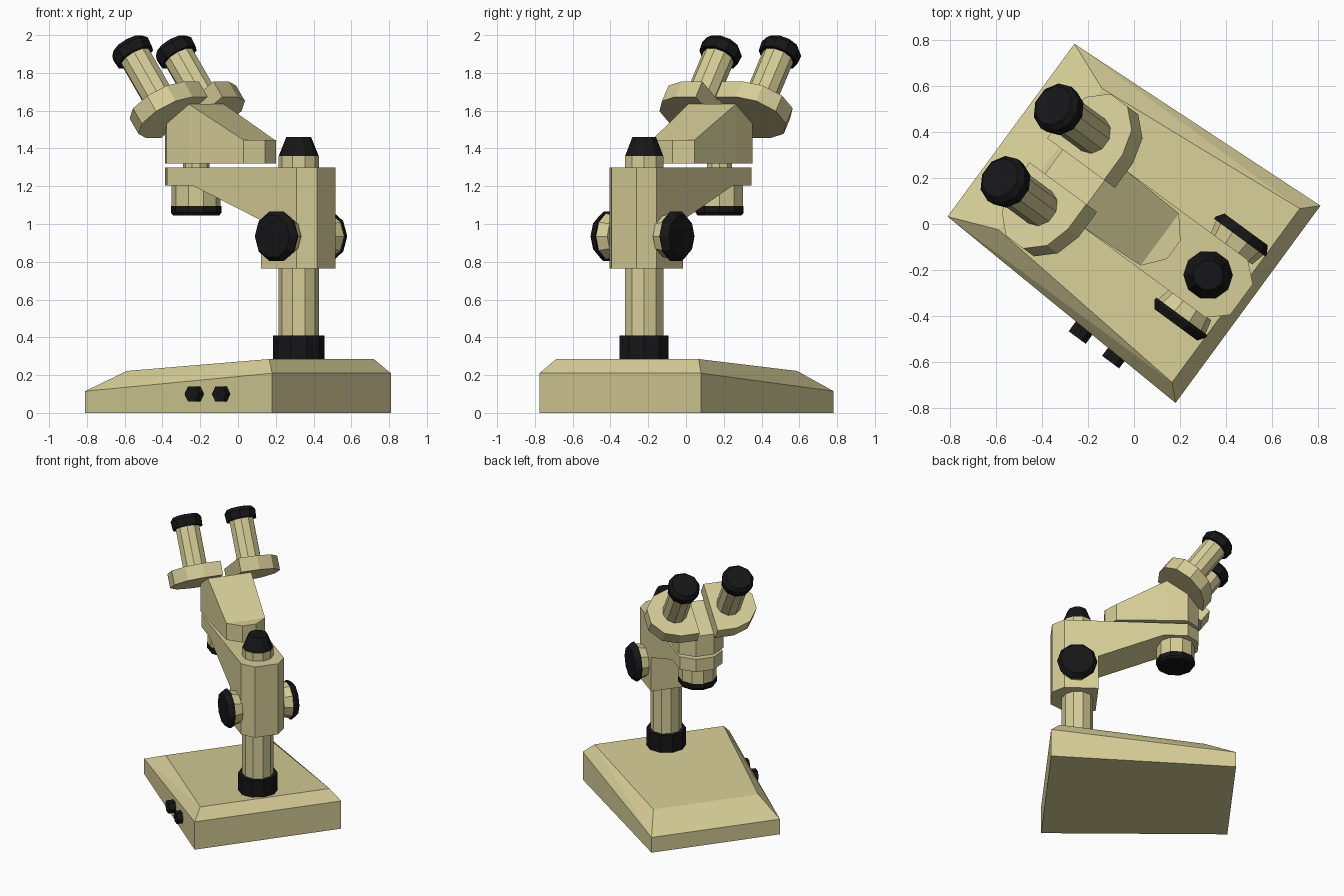
import bpy, bmesh, math
from mathutils import Matrix, Vector

if "Cube" in bpy.data.objects:
    bpy.data.objects.remove(bpy.data.objects["Cube"])

# Work in a straight frame (x = back, y = sideways), then turn everything on the ground
PLACE = Matrix.Rotation(math.radians(-36.3), 4, 'Z') @ Matrix.Translation((0, 0.012, 0))


def material(name, rgb):
    m = bpy.data.materials.new(name)
    m.diffuse_color = (*rgb, 1)
    m.use_nodes = True
    m.node_tree.nodes["Principled BSDF"].inputs["Base Color"].default_value = m.diffuse_color
    return m


CREAM = material("cream_paint", (0.67, 0.61, 0.31))
BLACK = material("black_rubber", (0.008, 0.008, 0.009))


def finish(name, bm, mat):
    bmesh.ops.recalc_face_normals(bm, faces=bm.faces)
    bm.transform(PLACE)
    me = bpy.data.meshes.new(name)
    bm.to_mesh(me)
    bm.free()
    me.materials.append(mat)
    ob = bpy.data.objects.new(name, me)
    bpy.context.collection.objects.link(ob)
    return ob


def skin(name, rings, mat):
    """Join equal-length rings of points and cap both ends."""
    bm = bmesh.new()
    loops = [[bm.verts.new(p) for p in r] for r in rings]
    n = len(loops[0])
    for lo, hi in zip(loops, loops[1:]):
        for i in range(n):
            j = (i + 1) % n
            bm.faces.new((lo[i], lo[j], hi[j], hi[i]))
    bm.faces.new(loops[0])
    bm.faces.new(loops[-1])
    return finish(name, bm, mat)


def loft(name, sections, mat=CREAM):
    """Sections along x: (x, half width, bottom z, top z)."""
    skin(name, [[(x, -w, b), (x, w, b), (x, w, t), (x, -w, t)]
                for x, w, b, t in sections], mat)


def turned(name, origin, axis, profile, mat=CREAM, n=10):
    """Turned part: profile of (distance along axis, radius)."""
    q = Vector(axis).to_track_quat('Z', 'Y')
    rings = []
    for d, r in profile:
        rings.append([Vector(origin) + q @ Vector((r * math.cos(k * math.tau / n),
                                                   r * math.sin(k * math.tau / n), d))
                      for k in range(n)])
    skin(name, rings, mat)


# Wedge-shaped base
bm = bmesh.new()
for s in (-1, 1):
    for x, y, z in [(-0.671, 0.465, 0), (0.605, 0.531, 0), (-0.671, 0.465, 0.115),
                    (-0.46, 0.38, 0.222), (0.54, 0.468, 0.285), (0.605, 0.531, 0.21)]:
        bm.verts.new((x, s * y, z))
bmesh.ops.convex_hull(bm, input=bm.verts)
finish("base", bm, CREAM)

# Switch buttons on the side of the base
for i, x in enumerate((0.093, 0.273)):
    turned(f"base_button_{i + 1}", (x, -0.47, 0.1), (0, -1, 0),
           [(0, 0.046), (0.085, 0.046)], BLACK, 6)

# Column with collar and top cap
COL = (0.39, 0, 0)
UP = (0, 0, 1)
turned("column", COL, UP, [(0.27, 0.108), (1.36, 0.108)])
turned("column_collar", COL, UP, [(0.28, 0.136), (0.41, 0.136)], BLACK)
turned("column_cap", COL, UP, [(1.355, 0.108), (1.46, 0.066)], BLACK)

# Focus block and its arm
loft("focus_block", [(0.255, 0.155, 0.765, 1.3), (0.49, 0.155, 0.765, 1.3),
                     (0.57, 0.083, 0.765, 1.3)])
loft("arm", [(-0.44, 0.065, 1.205, 1.3), (-0.36, 0.155, 1.205, 1.3),
             (-0.195, 0.155, 1.205, 1.3), (0.256, 0.155, 1.02, 1.3)])

# Focus knobs on both sides
for side, s in (("right", 1), ("left", -1)):
    turned(f"focus_knob_hub_{side}", (0.405, 0, 0.935), (0, s, 0), [(0.15, 0.112), (0.215, 0.128)])
    turned(f"focus_knob_{side}", (0.405, 0, 0.935), (0, s, 0),
           [(0.212, 0.138), (0.225, 0.138), (0.257, 0.115)], BLACK)

# Objective lens under the arm
LENS = (-0.284, 0, 0)
turned("objective", LENS, UP, [(1.09, 0.13), (1.21, 0.13)])
turned("objective_rim", LENS, UP, [(1.045, 0.122), (1.06, 0.134), (1.095, 0.134)], BLACK)

# Head, with a small pivot joining it to the arm
turned("head_pivot", LENS, UP, [(1.29, 0.07), (1.33, 0.07)])
loft("head", [(-0.44, 0.065, 1.32, 1.475), (-0.36, 0.16, 1.32, 1.532),
              (-0.215, 0.157, 1.32, 1.634), (0.13, 0.14, 1.32, 1.445),
              (0.205, 0.05, 1.32, 1.445)])

# Tilted eyepiece plates, tubes and eyecups
TILT = math.radians(35.5)
axis = Vector((-math.sin(TILT), 0, math.cos(TILT)))
along = Vector((math.cos(TILT), 0, math.sin(TILT)))
centre = Vector((-0.342, 0, 1.605))
half = [(0.065, 0.188), (0.2, 0.188), (0.31, 0.15), (0.382, 0.057)]
outline = half + [(v, -u) for v, u in reversed(half)]
for side, s in (("right", 1), ("left", -1)):
    skin(f"eyepiece_plate_{side}",
         [[centre + along * u + axis * d + Vector((0, s * v, 0)) for v, u in outline]
          for d in (-0.05, 0.05)], CREAM)
    foot = centre + Vector((0, s * 0.195, 0))
    turned(f"eyepiece_tube_{side}", foot, axis, [(0.04, 0.086), (0.38, 0.086)])
    turned(f"eyecup_{side}", foot, axis,
           [(0.34, 0.108), (0.395, 0.112), (0.422, 0.09)], BLACK)
